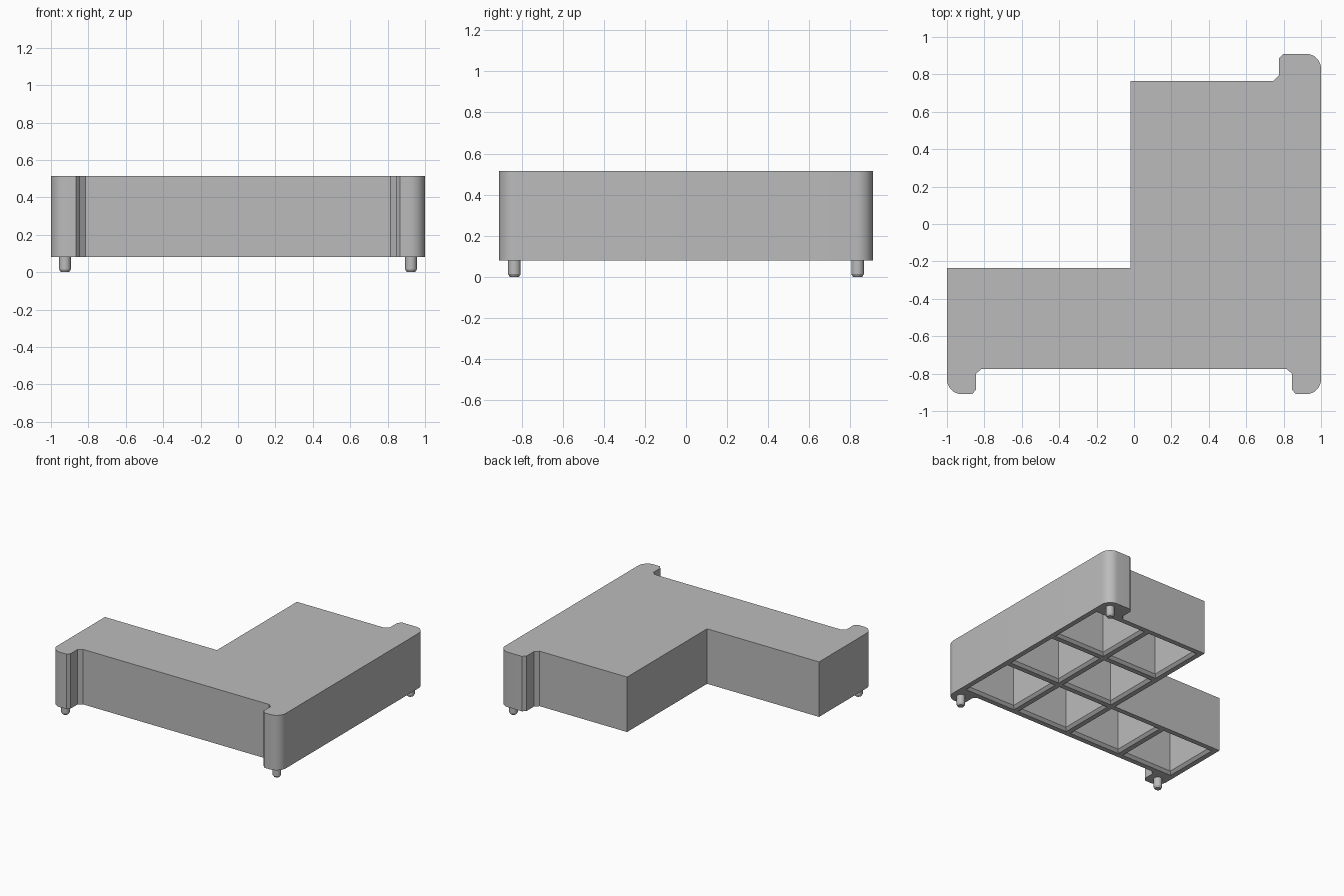
import bpy, bmesh, math

cube = bpy.data.objects.get("Cube")
if cube:
    bpy.data.objects.remove(cube)

BASE, TOP, CEILING = 0.08, 0.515, 0.47
RIM, CHAMFER = 0.02, 0.02

grey = bpy.data.materials.new("plain_grey")
grey.use_nodes = True
grey.diffuse_color = (0.5, 0.5, 0.5, 1)
grey.node_tree.nodes["Principled BSDF"].inputs["Base Color"].default_value = (0.5, 0.5, 0.5, 1)


def add_object(name, bm):
    bmesh.ops.recalc_face_normals(bm, faces=bm.faces)
    mesh = bpy.data.meshes.new(name)
    bm.to_mesh(mesh)
    bm.free()
    mesh.materials.append(grey)
    obj = bpy.data.objects.new(name, mesh)
    bpy.context.collection.objects.link(obj)
    return obj


def smooth(obj):
    bpy.ops.object.select_all(action='DESELECT')
    obj.select_set(True)
    bpy.context.view_layer.objects.active = obj
    bpy.ops.object.shade_smooth_by_angle(angle=math.radians(30))


def loft(bm, rings):
    """Closed solid through equal-length rings of 3D points."""
    loops = [[bm.verts.new(p) for p in ring] for ring in rings]
    n = len(loops[0])
    for a, b in zip(loops, loops[1:]):
        for i in range(n):
            j = (i + 1) % n
            bm.faces.new((a[i], a[j], b[j], b[i]))
    bm.faces.new(loops[0][::-1])
    bm.faces.new(loops[-1])


def arc(cx, cy, r, start, steps=8):
    """Quarter circle, counter-clockwise."""
    angles = [math.radians(start + 90 * i / steps) for i in range(steps + 1)]
    return [(cx + r * math.cos(a), cy + r * math.sin(a)) for a in angles]


# L-shaped body with three rounded corner tabs
R = 0.08
foot = [(0.865, -0.91), (0.845, -0.885), (0.845, -0.8), (0.815, -0.775)]
outline = (arc(-1 + R, -0.91 + R, R, 180)
           + [(-x, y) for x, y in foot] + foot[::-1]
           + arc(1 - R, -0.91 + R, R, 270)
           + arc(1 - R, 0.91 - R, R, 0)
           + [(0.8, 0.91), (0.775, 0.885), (0.775, 0.795), (0.745, 0.765),
              (-0.02, 0.765), (-0.02, -0.235), (-1, -0.235)])
bm = bmesh.new()
loft(bm, [[(x, y, z) for x, y in outline] for z in (BASE, TOP)])
body = add_object("body", bm)

# Hollow pockets with chamfered openings, cut from below
bm = bmesh.new()
cells = [(col, row) for row in range(3) for col in range(4) if row == 0 or col > 1]
for col, row in cells:
    cx, cy = -0.735 + 0.49 * col, -0.505 + 0.5 * row
    rings = []
    for z, inset in ((BASE - 0.02, -0.02), (BASE + CHAMFER, CHAMFER), (CEILING, CHAMFER)):
        w, d = 0.245 - RIM - inset, 0.25 - RIM - inset
        rings.append([(cx + sx * w, cy + sy * d, z)
                      for sx, sy in ((-1, -1), (1, -1), (1, 1), (-1, 1))])
    loft(bm, rings)
cutter = add_object("pocket_cutter", bm)
cutter.hide_render = True
cut = body.modifiers.new("pockets", 'BOOLEAN')
cut.operation = 'DIFFERENCE'
cut.solver = 'EXACT'
cut.object = cutter
bpy.ops.object.select_all(action='DESELECT')
body.select_set(True)
bpy.context.view_layer.objects.active = body
bpy.ops.object.modifier_apply(modifier=cut.name)
bpy.data.objects.remove(cutter)
smooth(body)

# Locating pegs under the tabs
for name, x, y in (("front_right_peg", -0.925, -0.835),
                   ("front_left_peg", 0.925, -0.835),
                   ("back_left_peg", 0.925, 0.835)):
    bm = bmesh.new()
    turn = [i * math.tau / 24 for i in range(24)]
    loft(bm, [[(x + r * math.cos(a), y + r * math.sin(a), z) for a in turn]
              for z, r in ((0, 0.022), (0.014, 0.031), (BASE + 0.005, 0.031))])
    smooth(add_object(name, bm))
